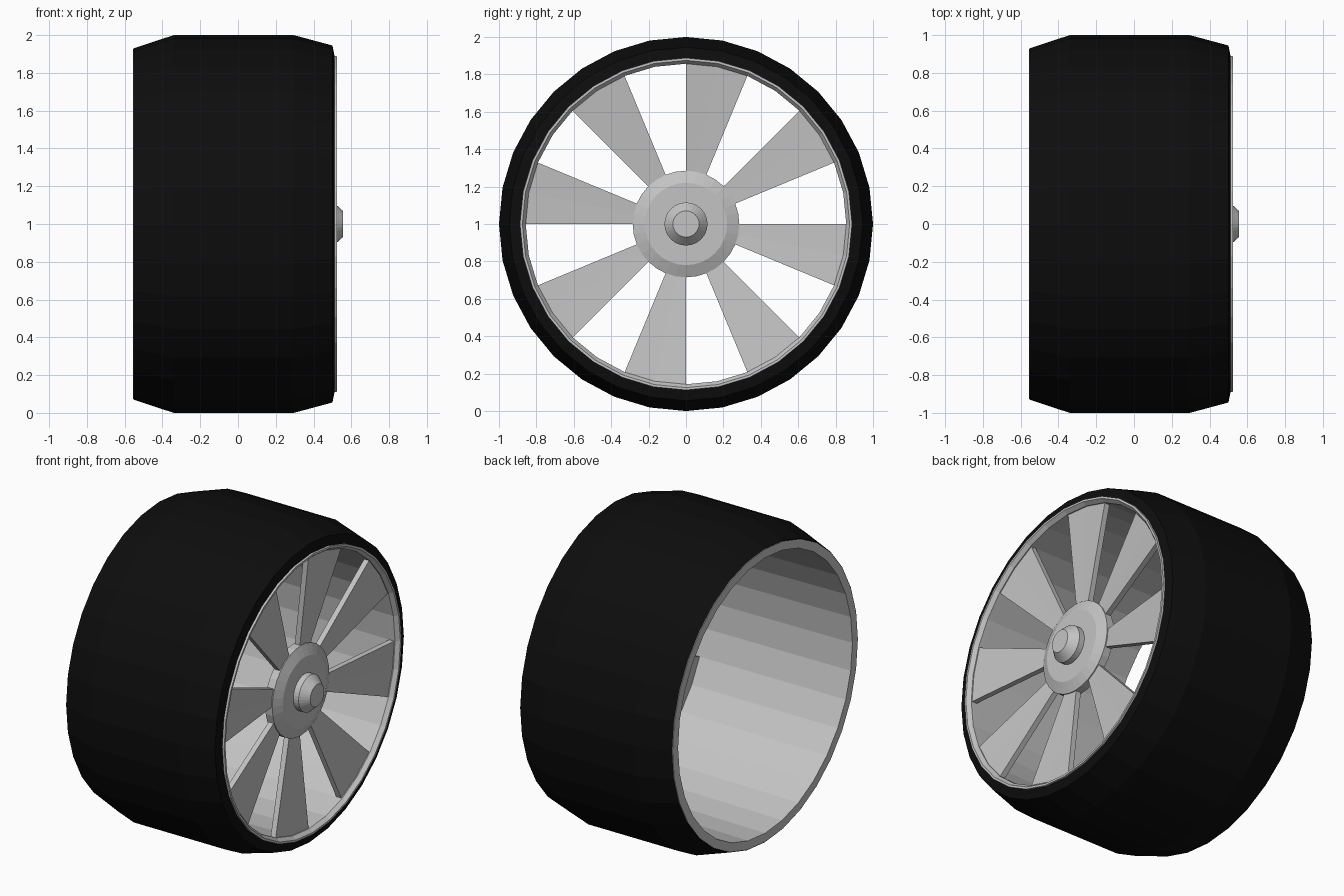
import bpy, bmesh, math

if "Cube" in bpy.data.objects:
    bpy.data.objects.remove(bpy.data.objects["Cube"])

SIDES = 32


def material(name, value):
    m = bpy.data.materials.new(name)
    m.diffuse_color = (value, value, value, 1)
    m.use_nodes = True
    m.node_tree.nodes["Principled BSDF"].inputs["Base Color"].default_value = m.diffuse_color
    return m


rubber = material("black rubber", 0.004)
metal = material("light grey metal", 0.55)


def point(x, r, angle):
    # angle runs clockwise from the top, seen from +x
    return (x, r * math.sin(angle), 1 + r * math.cos(angle))


def finish(name, bm, mat):
    bmesh.ops.recalc_face_normals(bm, faces=bm.faces)
    me = bpy.data.meshes.new(name)
    bm.to_mesh(me)
    bm.free()
    me.materials.append(mat)
    ob = bpy.data.objects.new(name, me)
    bpy.context.collection.objects.link(ob)
    return ob


def lathe(name, profile, mat, ring=True):
    """Revolve (x, radius) points about the axle; ring closes the profile on itself, otherwise ends are capped."""
    bm = bmesh.new()
    loops = [[bm.verts.new(point(x, r, 2 * math.pi * i / SIDES)) for i in range(SIDES)]
             for x, r in profile]
    pairs = list(zip(loops, loops[1:]))
    if ring:
        pairs.append((loops[-1], loops[0]))
    else:
        bm.faces.new(loops[0])
        bm.faces.new(loops[-1])
    for a, b in pairs:
        for i in range(SIDES):
            j = (i + 1) % SIDES
            bm.faces.new((a[i], a[j], b[j], b[i]))
    return finish(name, bm, mat)


# tyre
lathe("tyre", [(-0.553, 0.93), (-0.34, 1.0), (0.295, 1.0), (0.50, 0.945),
               (0.513, 0.88), (0.45, 0.875), (-0.50, 0.885)], rubber)

# rim barrel with front lip and flat back edge
lathe("rim_barrel", [(-0.555, 0.927), (-0.555, 0.872), (0.46, 0.857), (0.50, 0.857),
                     (0.525, 0.875), (0.525, 0.888), (0.45, 0.89), (-0.50, 0.90)], metal)

# hub and axle cap
lathe("hub", [(0.39, 0.285), (0.44, 0.285), (0.468, 0.22)], metal, ring=False)
lathe("axle_cap", [(0.46, 0.115), (0.505, 0.115), (0.555, 0.07)], metal, ring=False)

# eight slightly dished spokes, each a sixteenth of the circle wide
bm = bmesh.new()
STEP = 2 * math.pi / SIDES
for s in range(8):
    start = s * math.pi / 4
    corners = [(0.43, 0.25, 0), (0.495, 0.868, 0), (0.495, 0.868, 1),
               (0.495, 0.868, 2), (0.43, 0.25, 2), (0.43, 0.25, 1)]
    front = [bm.verts.new(point(x, r, start + k * STEP)) for x, r, k in corners]
    back = [bm.verts.new(point(x - 0.035, r, start + k * STEP)) for x, r, k in corners]
    for v in (front, back):
        bm.faces.new((v[0], v[1], v[2], v[5]))
        bm.faces.new((v[5], v[2], v[3], v[4]))
    for i in range(6):
        j = (i + 1) % 6
        bm.faces.new((front[i], front[j], back[j], back[i]))
finish("spokes", bm, metal)
